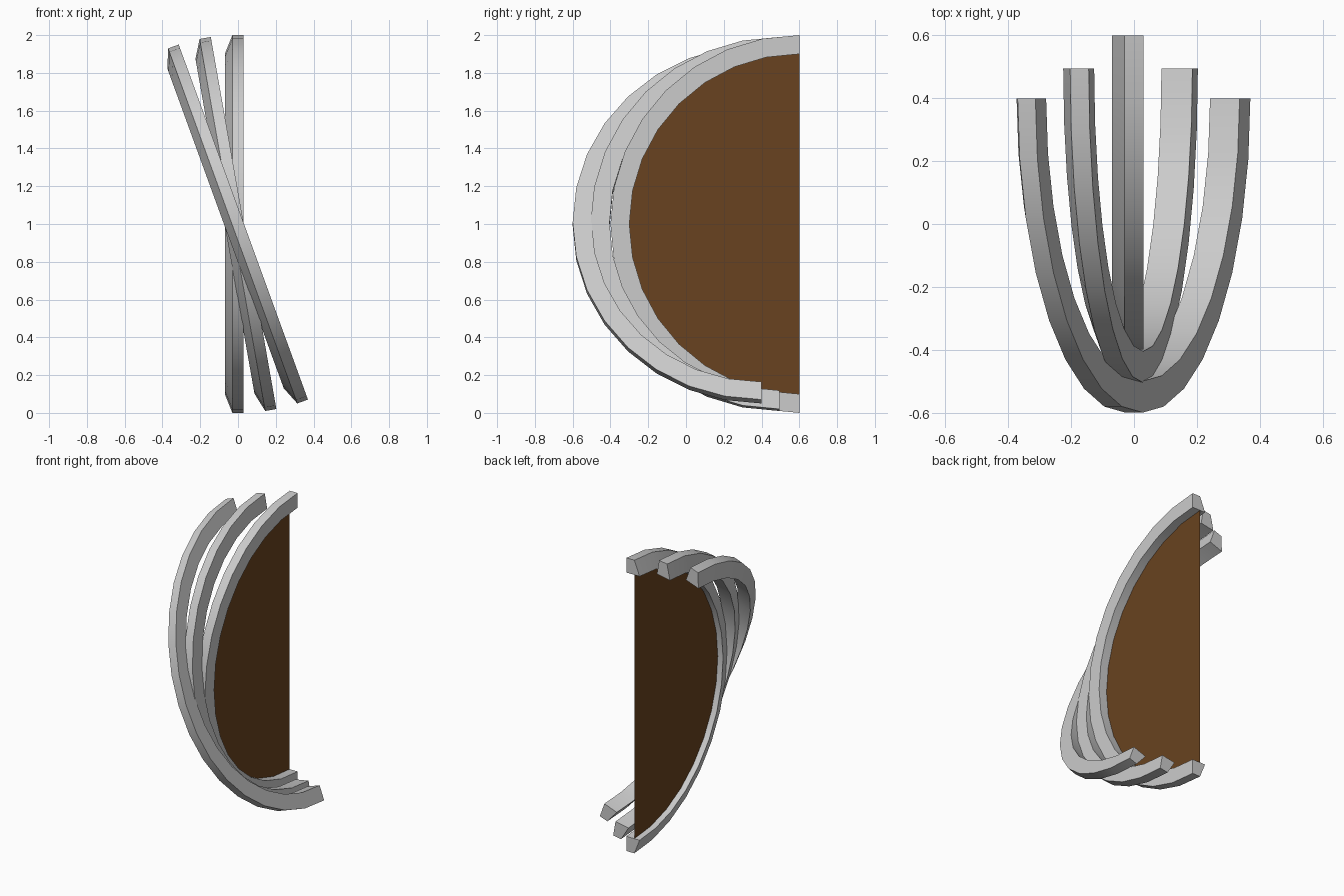
import bpy, bmesh, math
from mathutils import Matrix

if "Cube" in bpy.data.objects:
    bpy.data.objects.remove(bpy.data.objects["Cube"])

STEPS = 16
# Arch cross-section as (x, radius): wide inside, narrow outside
SECTION = [(-0.07, 0.9), (0.03, 0.9), (0.03, 1.0), (-0.03, 1.0)]


def make_object(name, bm, matrix, smooth=False):
    bmesh.ops.transform(bm, matrix=matrix, verts=bm.verts)
    mesh = bpy.data.meshes.new(name)
    bm.to_mesh(mesh)
    bm.free()
    obj = bpy.data.objects.new(name, mesh)
    bpy.context.collection.objects.link(obj)
    if smooth:
        bpy.ops.object.select_all(action='DESELECT')
        obj.select_set(True)
        bpy.context.view_layer.objects.active = obj
        bpy.ops.object.shade_smooth_by_angle(angle=math.radians(30))
    return obj


def half_circle_point(bm, x, radius, i):
    a = math.pi * i / STEPS
    return bm.verts.new((x, -radius * math.sin(a), radius * math.cos(a)))


def make_arch(name, y, tilt):
    bm = bmesh.new()
    rings = [[half_circle_point(bm, x, r, i) for x, r in SECTION]
             for i in range(STEPS + 1)]
    for a, b in zip(rings, rings[1:]):
        for j in range(4):
            k = (j + 1) % 4
            bm.faces.new((a[j], a[k], b[k], b[j]))
    bm.faces.new(rings[0])
    bm.faces.new(rings[-1])
    bmesh.ops.recalc_face_normals(bm, faces=bm.faces)
    matrix = Matrix.Translation((0, y, 1)) @ Matrix.Rotation(math.radians(tilt), 4, 'Y')
    return make_object(name, bm, matrix, True)


# Three nested arches, each further forward and tilted more
make_arch("inner_arch", 0.6, 0)
make_arch("middle_arch", 0.495, -10)
make_arch("outer_arch", 0.4, -20)

# Thin half-disc panel filling the inner arch
bm = bmesh.new()
bm.faces.new([half_circle_point(bm, -0.03, 0.9, i) for i in range(STEPS + 1)])
panel = make_object("door_panel", bm, Matrix.Translation((0, 0.6, 1)))
wood = bpy.data.materials.new("brown_wood")
wood.diffuse_color = (0.14, 0.055, 0.014, 1)
wood.use_nodes = True
wood.node_tree.nodes["Principled BSDF"].inputs["Base Color"].default_value = wood.diffuse_color
panel.data.materials.append(wood)
